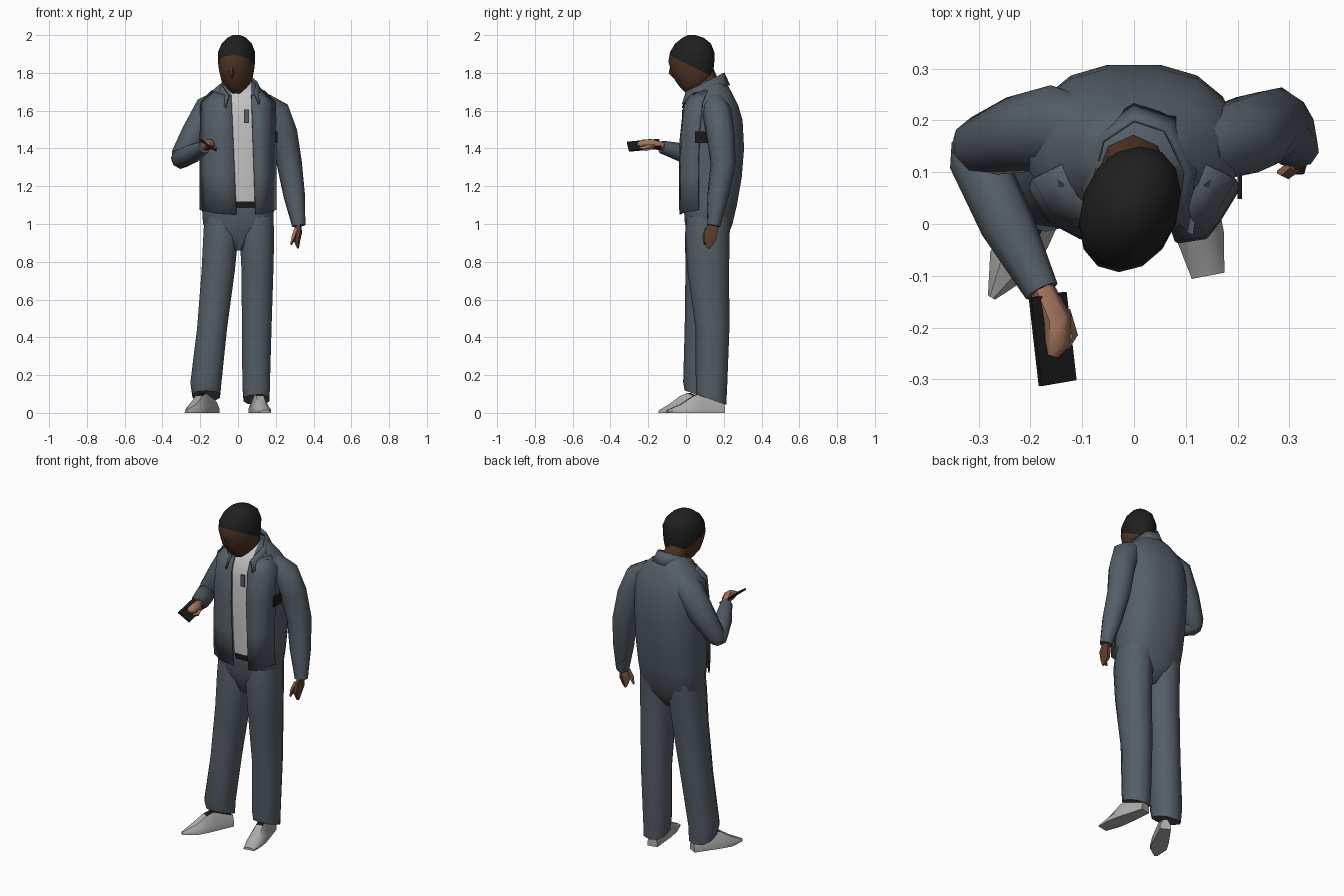
import bpy, bmesh, math
from mathutils import Vector, Matrix

if "Cube" in bpy.data.objects:
    bpy.data.objects.remove(bpy.data.objects["Cube"])


def mat(name, r, g, b):
    m = bpy.data.materials.new(name)
    m.diffuse_color = (r, g, b, 1)
    m.use_nodes = True
    m.node_tree.nodes["Principled BSDF"].inputs["Base Color"].default_value = m.diffuse_color
    return m


SLATE = mat("slate cloth", .09, .112, .135)
WHITE = mat("pale shirt", .55, .55, .55)
SHOE = mat("grey shoe", .42, .415, .41)
BLACK = mat("black", .01, .01, .01)
HAIR = mat("dark hair", .014, .014, .014)
FACE = mat("dark skin", .08, .036, .018)
HAND = mat("brown skin", .12, .052, .026)
PALM = mat("light palm", .36, .18, .11)


def finish(name, bm, mats, rule=None, angle=60):
    """Write a bmesh to an object; rule picks the material slot per face."""
    bmesh.ops.recalc_face_normals(bm, faces=bm.faces)
    bm.normal_update()
    if rule:
        for f in bm.faces:
            f.material_index = rule(f.calc_center_median(), f.normal)
    me = bpy.data.meshes.new(name)
    bm.to_mesh(me)
    bm.free()
    for m in mats:
        me.materials.append(m)
    me.shade_smooth()
    me.set_sharp_from_angle(angle=math.radians(angle))
    ob = bpy.data.objects.new(name, me)
    bpy.context.collection.objects.link(ob)
    return ob


def skin(rings, closed=True):
    """Bridge equal rings of points; cap the ends when closed."""
    bm = bmesh.new()
    vs = [[bm.verts.new(p) for p in r] for r in rings]
    n = len(vs[0])
    for a, b in zip(vs, vs[1:]):
        for i in range(n if closed else n - 1):
            j = (i + 1) % n
            bm.faces.new((a[i], a[j], b[j], b[i]))
    if closed:
        bm.faces.new(vs[0])
        bm.faces.new(vs[-1])
    return bm


def ring(cx, cy, z, rx, ry, n, p=1.0, slope=0.0):
    pts = []
    for i in range(n):
        a = 2 * math.pi * (i + .5) / n
        c, s = math.cos(a), math.sin(a)
        dy = ry * math.copysign(abs(s) ** p, s)
        pts.append((cx + rx * math.copysign(abs(c) ** p, c), cy + dy, z - slope * dy))
    return pts


def limb(path, n=8, flat=1.0):
    """Tube along (x, y, z, radius), its frame carried along; flat squashes it sideways."""
    P = [Vector(p[:3]) for p in path]
    u = Vector((1, 0, 0))
    rings = []
    for i, p in enumerate(P):
        t = (P[min(i + 1, len(P) - 1)] - P[max(i - 1, 0)]).normalized()
        u = (u - t * u.dot(t)).normalized()
        v = t.cross(u)
        r = path[i][3]
        rings.append([p + r * (flat * u * math.cos(a) + v * math.sin(a))
                      for a in (2 * math.pi * k / n for k in range(n))])
    return skin(rings)


def cut(bm, co, no):
    bmesh.ops.bisect_plane(bm, geom=bm.verts[:] + bm.edges[:] + bm.faces[:],
                           plane_co=co, plane_no=no)


def plate(name, loc, size, m, rot=(0, 0, 0)):
    bm = bmesh.new()
    bmesh.ops.create_cube(bm, size=1)
    bm.transform(Matrix.Diagonal((*size, 1)))
    ob = finish(name, bm, [m], angle=30)
    ob.location, ob.rotation_euler = loc, rot


# Torso: z, front y, back y, half width
T = [(.86, .05, .17, .05), (.93, .015, .22, .14), (1.0, -.008, .248, .188), (1.1, -.015, .272, .195),
     (1.25, -.02, .298, .2), (1.4, -.018, .31, .2), (1.55, -.01, .302, .203),
     (1.63, .0, .278, .205), (1.685, .03, .25, .165), (1.73, .06, .225, .11), (1.76, .08, .2, .075)]
bm = skin([ring(0, (f + b) / 2, z, w, (b - f) / 2, 16, .84) for z, f, b, w in T])


def edge_r(z):
    return -.01 - .025 * (z - 1.1) / .58


def edge_l(z):
    return .09 - .02 * (z - 1.1) / .58


cut(bm, (-.01, 0, 1.1), (.58, 0, .025))
cut(bm, (.09, 0, 1.1), (.58, 0, .02))
for z in (1.085, 1.12):
    cut(bm, (0, 0, z), (0, 0, 1))


def torso_rule(c, n):
    if c.y > .1 or not edge_r(c.z) < c.x < edge_l(c.z) or c.z < 1.085:
        return 0
    return 2 if c.z < 1.12 else 1


finish("jacket_and_shirt_torso", bm, [SLATE, WHITE, BLACK], torso_rule)

# Open jacket fronts hanging just proud of the shirt
for name, edge, s in (("right", edge_r, -1), ("left", edge_l, 1)):
    rows = []
    for z, y, w in ((1.05, -.032, .19), (1.25, -.034, .19), (1.45, -.03, .19),
                    (1.62, -.012, .185), (1.68, .015, .13)):
        e = edge(z)
        rows.append([(e, y, z), ((e + s * w) / 2, y + .008, z + .005),
                     (s * w * .86, y + .04, z + .015), (s * (w + .01), y + .1, z + .025)])
    ob = finish(name + "_jacket_front", skin(rows, False), [SLATE])
    sol = ob.modifiers.new("thickness", 'SOLIDIFY')
    sol.thickness, sol.offset = .007, 0

# Collar: standing strip round the neck
top = [(-.05, .0, 1.68), (-.085, .07, 1.735), (-.06, .16, 1.78), (0, .2, 1.80),
       (.06, .18, 1.79), (.1, .1, 1.75), (.085, .0, 1.70)]
low = [(x * 1.3, y + (y - .08) * .25, z - .065) for x, y, z in top]
ob = finish("collar", skin([low, top], False), [SLATE])
sol = ob.modifiers.new("thickness", 'SOLIDIFY')
sol.thickness, sol.offset = .008, 0

# Neck and head: z, front y, back y, half width
finish("neck", limb([(0, .13, 1.64, .075), (0, .115, 1.72, .068), (-.005, .085, 1.80, .065)]), [FACE])
H = [(1.692, .0, .05, .02), (1.72, -.028, .09, .05), (1.755, -.055, .13, .078),
     (1.81, -.08, .145, .09), (1.86, -.093, .15, .096), (1.91, -.085, .15, .096),
     (1.955, -.058, .132, .078), (1.985, -.02, .095, .05), (2.0, .01, .05, .02)]
bm = skin([ring(-.008, (f + b) / 2, z, w, (b - f) / 2, 14, .96) for z, f, b, w in H])
for v in bm.verts:  # head turned slightly to its right
    v.co.x += .17 * (v.co.y - .03)
hn = Vector((0, .5, 1))
hc = Vector((0, 0, 1.85))
cut(bm, hc, hn)
finish("head", bm, [FACE, HAIR], lambda c, n: int((c - hc).dot(hn) > 0))
finish("nose", limb([(-.03, -.076, 1.845, .006), (-.035, -.077, 1.80, .016),
                     (-.033, -.06, 1.775, .008)], 5), [FACE])

# Trouser legs: z, centre x, centre y, half width, half depth
LEGS = {"right": [(1.04, -.092, .122, .09, .118), (.95, -.09, .113, .097, .118),
                  (.75, -.105, .105, .092, .108), (.45, -.137, .09, .083, .097),
                  (.16, -.17, .072, .086, .087), (.09, -.168, .075, .076, .082)],
        "left": [(1.04, .095, .122, .095, .118), (.95, .1, .113, .096, .118),
                 (.75, .103, .118, .088, .11), (.45, .099, .14, .082, .09),
                 (.14, .096, .135, .076, .083), (.07, .098, .135, .072, .078)]}
for side, rows in LEGS.items():
    rings = [ring(x, y, z, a, b, 10, .88, .35 if z < .1 else 0) for z, x, y, a, b in rows]
    finish(side + "_trouser_leg", skin(rings), [SLATE])


# Shoes: sections from heel to toe
def shoe(name, heel, toe, tip):
    h, t = Vector(heel), Vector(toe)
    d = t - h
    side = Vector((d.y, -d.x, 0)).normalized()
    rings = []
    for k, w, z in ((0, .03, .06), (.4, .042, .105), (.54, .046, .09), (.75, .046, .048), (1, tip, .014)):
        c = h + d * k
        up = Vector((0, 0, z))
        rings.append([c - side * w, c - side * w + up * .4, c - side * w * .45 + up,
                      c + side * w * .45 + up, c + side * w + up * .4, c + side * w])
    mid = d.length * .53
    finish(name, skin(rings), [SHOE, BLACK],
           lambda c, n: int(n.z > .75 and (c - h).dot(d.normalized()) < mid), 45)


shoe("right_shoe", (-.125, .12, 0), (-.275, -.142, 0), .008)
shoe("left_shoe", (.085, .2, 0), (.143, -.1, 0), .032)

# Sleeves
finish("left_sleeve", limb([(.13, .15, 1.635, .065), (.2, .165, 1.59, .078), (.24, .182, 1.48, .076),
                            (.272, .197, 1.32, .068), (.298, .17, 1.15, .058),
                            (.322, .145, .99, .036)]), [SLATE])
finish("right_upper_sleeve", limb([(-.08, .175, 1.655, .065), (-.15, .185, 1.605, .084),
                                   (-.23, .172, 1.475, .074), (-.3, .15, 1.36, .058),
                                   (-.322, .145, 1.325, .036)]), [SLATE])
finish("right_forearm_sleeve", limb([(-.325, .17, 1.335, .03), (-.305, .13, 1.345, .055),
                                     (-.245, .0, 1.372, .053), (-.178, -.13, 1.408, .034)]), [SLATE])


# Hands
def inner(c, n):
    return int(n.x < -.2)


finish("left_hand", limb([(.322, .145, 1.01, .024), (.318, .132, .955, .042),
                          (.312, .125, .91, .034), (.318, .12, .872, .01)], 6, .5),
       [HAND, PALM], inner)
finish("left_thumb", limb([(.312, .115, .975, .016), (.295, .1, .93, .014), (.28, .1, .89, .005)], 5),
       [HAND, PALM], inner)
finish("right_hand", limb([(-.18, -.12, 1.41, .024), (-.15, -.185, 1.423, .03),
                           (-.15, -.23, 1.423, .026), (-.158, -.255, 1.423, .012)], 6),
       [PALM, HAND], lambda c, n: int(n.z < -.5))
finish("right_thumb", limb([(-.14, -.17, 1.415, .018), (-.122, -.215, 1.40, .014),
                            (-.135, -.245, 1.40, .006)], 5), [PALM])

# Handset and small dark details
plate("handset", (-.157, -.222, 1.417), (.082, .172, .01), BLACK, (math.radians(6), math.radians(33), .17))
plate("side_patch", (.204, .083, 1.46), (.009, .07, .06), BLACK)
plate("shirt_badge", (.045, -.017, 1.57), (.025, .008, .07), SLATE)
